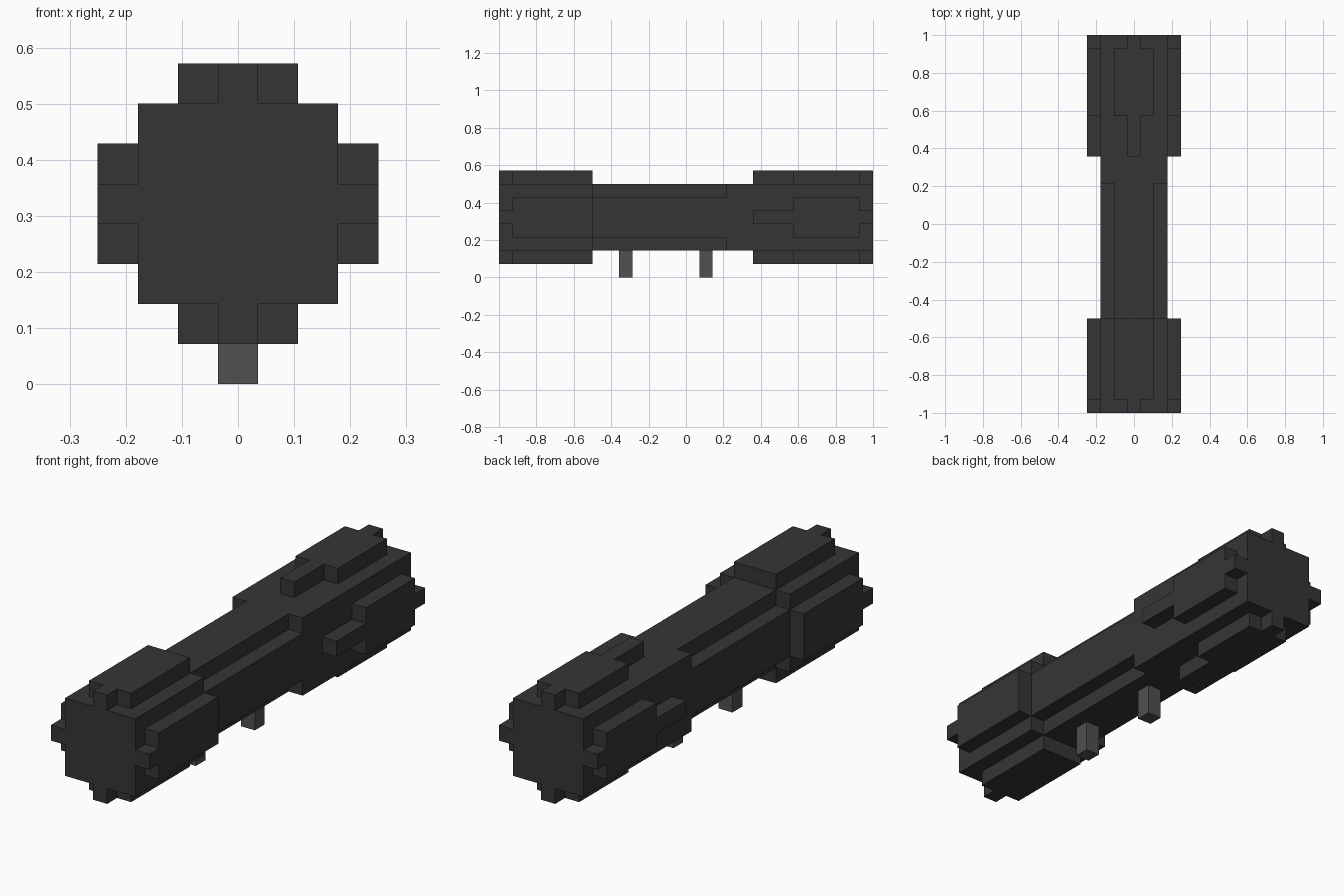
import bpy
import bmesh
import math
from mathutils import Matrix, Vector

cube = bpy.data.objects.get("Cube")
if cube:
    bpy.data.objects.remove(cube, do_unlink=True)

U = 2 / 28            # one block
AXIS_Z = 4.5          # height of the barrel axis, in blocks


def material(name, value):
    mat = bpy.data.materials.new(name)
    mat.use_nodes = True
    colour = (value, value, value, 1)
    mat.diffuse_color = colour
    bsdf = mat.node_tree.nodes["Principled BSDF"]
    bsdf.inputs["Base Color"].default_value = colour
    bsdf.inputs["Roughness"].default_value = 0.8
    return mat


CHARCOAL = material("charcoal", 0.036)
GREY = material("mid grey", 0.08)


def finish(name, bm, mat):
    """Scale block units to world size and make the object."""
    bmesh.ops.scale(bm, vec=(U, U, U), verts=bm.verts)
    bmesh.ops.recalc_face_normals(bm, faces=bm.faces)
    mesh = bpy.data.meshes.new(name)
    bm.to_mesh(mesh)
    bm.free()
    mesh.materials.append(mat)
    obj = bpy.data.objects.new(name, mesh)
    bpy.context.collection.objects.link(obj)
    return obj


def add_box(bm, lo, hi):
    lo, hi = Vector(lo), Vector(hi)
    size = hi - lo
    bmesh.ops.create_cube(bm, size=1, matrix=Matrix.Translation((lo + hi) / 2)
                          @ Matrix.Diagonal((*size, 1)))


def box(name, lo, hi, mat):
    bm = bmesh.new()
    add_box(bm, lo, hi)
    return finish(name, bm, mat)


def pad(name, half_outline, angle):
    """Raised plate on one side of the barrel: mirrored outline, one block thick."""
    outline = half_outline + [(-x, y) for x, y in reversed(half_outline)]
    bm = bmesh.new()
    face = bm.faces.new([bm.verts.new((x, y, 2.5)) for x, y in outline])
    ext = bmesh.ops.extrude_face_region(bm, geom=[face], use_keep_orig=True)
    top = [v for v in ext["geom"] if isinstance(v, bmesh.types.BMVert)]
    bmesh.ops.translate(bm, vec=(0, 0, 1), verts=top)
    turn = Matrix.Translation((0, 0, AXIS_Z)) @ Matrix.Rotation(angle, 4, "Y")
    bmesh.ops.transform(bm, matrix=turn, verts=bm.verts)
    return finish(name, bm, CHARCOAL)


# Square barrel with its four long edges notched along the middle
barrel = box("barrel", (-2.5, -14, 2), (2.5, 14, 7), CHARCOAL)
bm = bmesh.new()
for sx in (-1, 1):
    for sz in (-1, 1):
        x, z = sorted((1.5 * sx, 4 * sx)), sorted((1.5 * sz, 4 * sz))
        add_box(bm, (x[0], -7, z[0] + AXIS_Z), (x[1], 3, z[1] + AXIS_Z))
cutter = finish("notch_cutter", bm, CHARCOAL)
cutter.hide_render = True
cut = barrel.modifiers.new("notches", "BOOLEAN")
cut.operation = "DIFFERENCE"
cut.solver = "EXACT"
cut.object = cutter
bpy.context.view_layer.objects.active = barrel
bpy.ops.object.modifier_apply(modifier=cut.name)
bpy.data.objects.remove(cutter, do_unlink=True)

# Stepped pads on all four sides of both ends
FRONT = [(0.5, -14), (0.5, -13), (1.5, -13), (1.5, -7)]
REAR = [(0.5, 5), (0.5, 8), (1.5, 8), (1.5, 13), (0.5, 13), (0.5, 14)]
for i, side in enumerate(("top", "left", "bottom", "right")):
    pad(f"front_pad_{side}", FRONT, i * math.pi / 2)
    pad(f"rear_pad_{side}", REAR, i * math.pi / 2)

# Two mounting posts underneath
for name, y in (("front_post", -5), ("rear_post", 1)):
    box(name, (-0.5, y, 0), (0.5, y + 1, 2), GREY)
